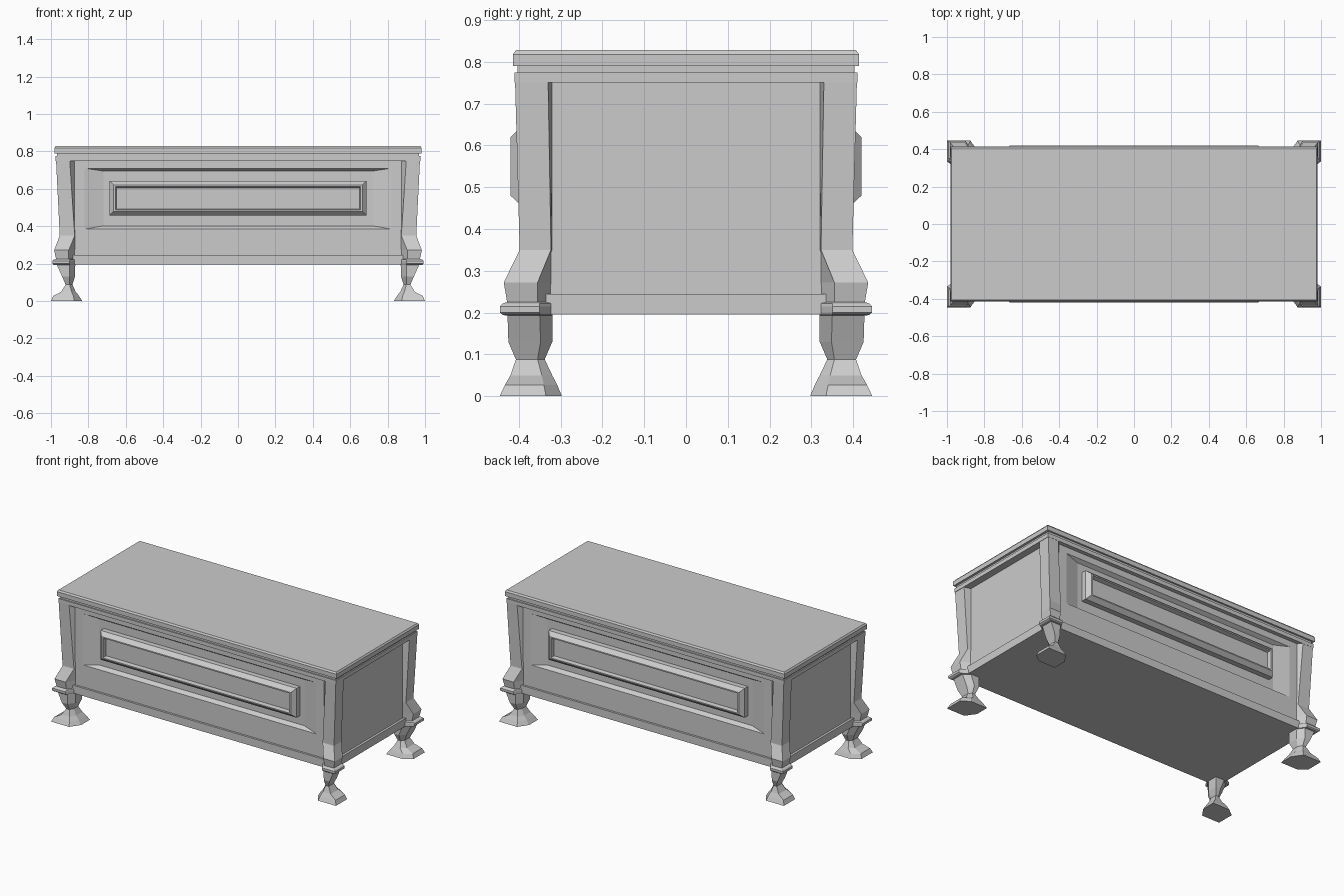
import bpy


def make(name, verts, faces):
    me = bpy.data.meshes.new(name)
    me.from_pydata(verts, [], faces)
    ob = bpy.data.objects.new(name, me)
    bpy.context.collection.objects.link(ob)
    # consistent outward normals
    import bmesh
    bm = bmesh.new()
    bm.from_mesh(me)
    bmesh.ops.recalc_face_normals(bm, faces=bm.faces)
    bm.to_mesh(me)
    bm.free()
    return ob


def loft(name, rings):
    """Closed skin through rings of equal point count."""
    n = len(rings[0])
    verts = [p for r in rings for p in r]
    faces = [list(range(n)), list(range(len(verts) - n, len(verts)))]
    for k in range(len(rings) - 1):
        for i in range(n):
            j = (i + 1) % n
            faces.append([k * n + i, k * n + j, k * n + n + j, k * n + n + i])
    return make(name, verts, faces)


def mirror(ob, x, y):
    m = ob.modifiers.new("mirror", 'MIRROR')
    m.use_axis = (x, y, False)
    m.use_mirror_merge = False


def slab(name, levels):
    """Stacked rectangles: (z, half x, half y)."""
    return loft(name, [[(-x, -y, z), (x, -y, z), (x, y, z), (-x, y, z)]
                       for z, x, y in levels])


# chest body
slab("body_core", [(0.20, 0.93, 0.35), (0.76, 0.93, 0.35)])
slab("base_rail", [(0.195, 0.945, 0.398), (0.245, 0.945, 0.398)])
slab("top_rail", [(0.75, 0.975, 0.41), (0.775, 0.975, 0.41)])

# lid with a shadow groove beneath and a bevelled upper edge
slab("lid_groove", [(0.775, 0.967, 0.403), (0.79, 0.967, 0.403)])
slab("lid", [(0.79, 0.982, 0.414), (0.818, 0.982, 0.414), (0.828, 0.975, 0.407)])

# front and back panels: sunken field with a raised moulded frame
panel = [(0.93, 0.24, 0.755, 0.34), (0.93, 0.24, 0.755, 0.385),
         (0.82, 0.385, 0.71, 0.385), (0.72, 0.402, 0.695, 0.362),
         (0.688, 0.457, 0.643, 0.362), (0.688, 0.457, 0.643, 0.395),
         (0.665, 0.48, 0.62, 0.42), (0.655, 0.487, 0.612, 0.42),
         (0.65, 0.492, 0.605, 0.395)]
mirror(loft("front_and_back_panel",
            [[(-x, -y, a), (x, -y, a), (x, -y, b), (-x, -y, b)]
             for x, a, b, y in panel]), False, True)

# corner post and leg: hexagonal sections, two corners cut
# z, inner x, cut x, outer x, inner y, cut y, outer y, side depth x, side depth y
sections = [
    (0.755, 0.87, 0.90, 0.973, 0.32, 0.33, 0.409, 0.925, 0.38),
    (0.35, 0.87, 0.873, 0.953, 0.32, 0.323, 0.398, 0.925, 0.38),
    (0.272, 0.87, 0.905, 0.983, 0.32, 0.355, 0.436, 0.925, 0.38),
    (0.225, 0.87, 0.905, 0.973, 0.32, 0.355, 0.428, 0.925, 0.38),
    (0.222, 0.87, 0.90, 0.985, 0.32, 0.35, 0.438, 0.94, 0.39),
    (0.215, 0.87, 0.90, 0.993, 0.32, 0.35, 0.445, 0.94, 0.39),
    (0.20, 0.87, 0.90, 0.993, 0.32, 0.35, 0.445, 0.94, 0.39),
    (0.194, 0.87, 0.90, 0.985, 0.32, 0.35, 0.438, 0.94, 0.39),
    (0.193, 0.87, 0.90, 0.968, 0.32, 0.35, 0.427, 0.93, 0.385),
    (0.13, 0.872, 0.90, 0.94, 0.32, 0.348, 0.425, 0.905, 0.385),
    (0.088, 0.885, 0.90, 0.922, 0.338, 0.355, 0.407, 0.905, 0.38),
    (0.05, 0.868, 0.89, 0.945, 0.32, 0.345, 0.42, 0.915, 0.385),
    (0.027, 0.85, 0.88, 0.988, 0.308, 0.34, 0.433, 0.94, 0.385),
    (0.0, 0.832, 0.875, 1.0, 0.297, 0.335, 0.446, 0.95, 0.385)]
mirror(loft("corner_leg",
            [[(xi, yi, z), (xp, yi, z), (xo, yc, z),
              (xo, yo, z), (xc, yo, z), (xi, yp, z)]
             for z, xi, xc, xo, yi, yc, yo, xp, yp in sections]), True, True)
